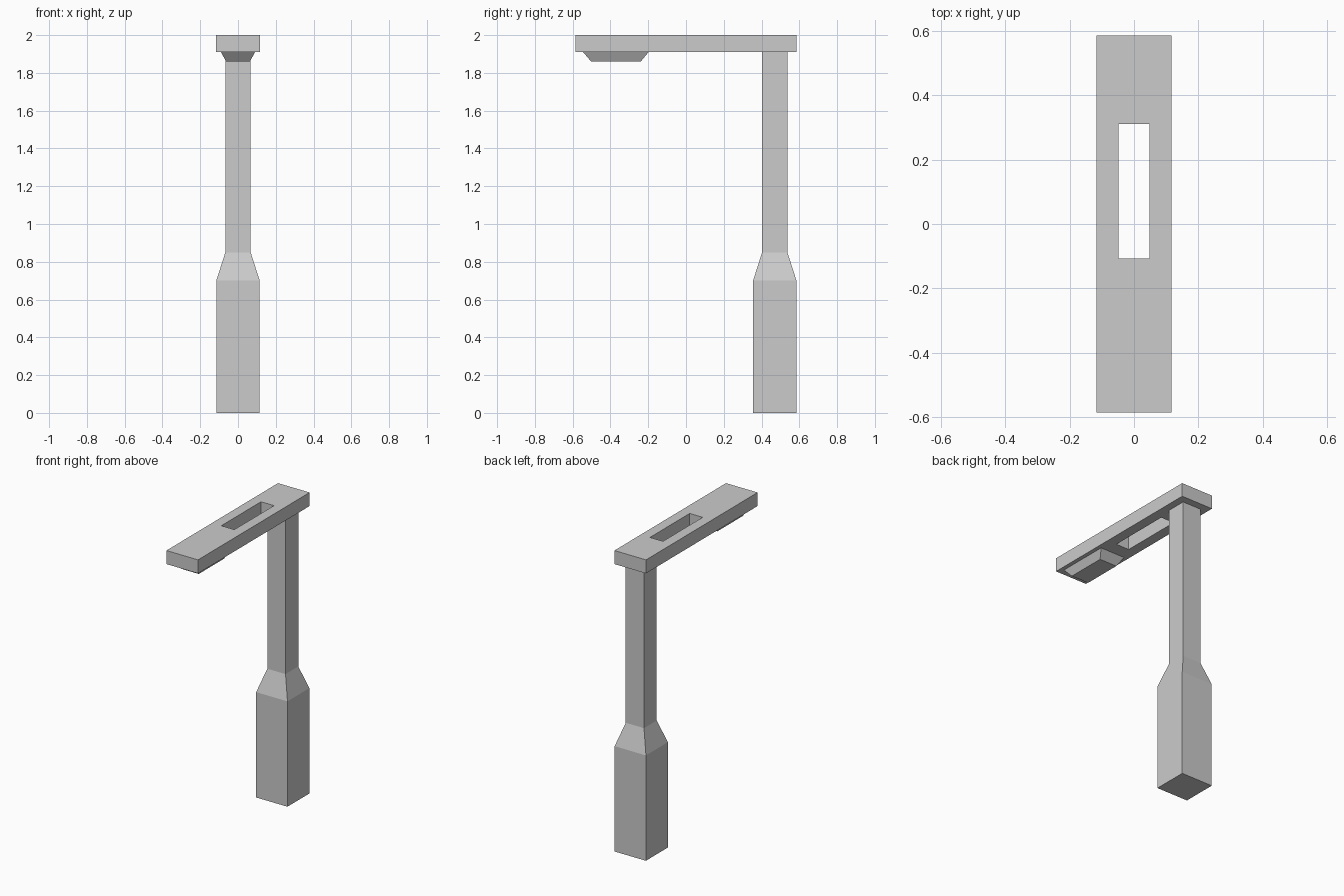
import bpy, bmesh

if "Cube" in bpy.data.objects:
    bpy.data.objects.remove(bpy.data.objects["Cube"])


def rect_skin(name, sections, ring=False):
    """Skin rectangles (x half width, y min, y max, z); cap the ends or close into a ring."""
    bm = bmesh.new()
    loops = [[bm.verts.new(p) for p in ((-w, y0, z), (w, y0, z), (w, y1, z), (-w, y1, z))]
             for w, y0, y1, z in sections]
    pairs = list(zip(loops, loops[1:]))
    if ring:
        pairs.append((loops[-1], loops[0]))
    else:
        bm.faces.new(loops[0][::-1])
        bm.faces.new(loops[-1])
    for a, b in pairs:
        for i in range(4):
            j = (i + 1) % 4
            bm.faces.new((a[i], a[j], b[j], b[i]))
    bmesh.ops.recalc_face_normals(bm, faces=bm.faces)
    mesh = bpy.data.meshes.new(name)
    bm.to_mesh(mesh)
    bm.free()
    obj = bpy.data.objects.new(name, mesh)
    bpy.context.collection.objects.link(obj)
    return obj


# Square post with a thick base tapering to a slim shaft
POST_Y, BASE, SHAFT = 0.47, 0.115, 0.067
rect_skin("post", [(h, POST_Y - h, POST_Y + h, z) for h, z in
                   ((BASE, 0), (BASE, 0.70), (SHAFT, 0.85), (SHAFT, 1.91))])

# Flat overhanging arm with a slot cut right through it
outer, slot = (0.116, -0.586, 0.586), (0.048, -0.107, 0.31)
rect_skin("slotted_arm", [(*outer, 1.91), (*outer, 2.0), (*slot, 2.0), (*slot, 1.91)], ring=True)

# Bevelled lamp under the front end of the arm
rect_skin("lamp", [(0.063, -0.502, -0.24, 1.86), (0.09, -0.545, -0.198, 1.91)])
